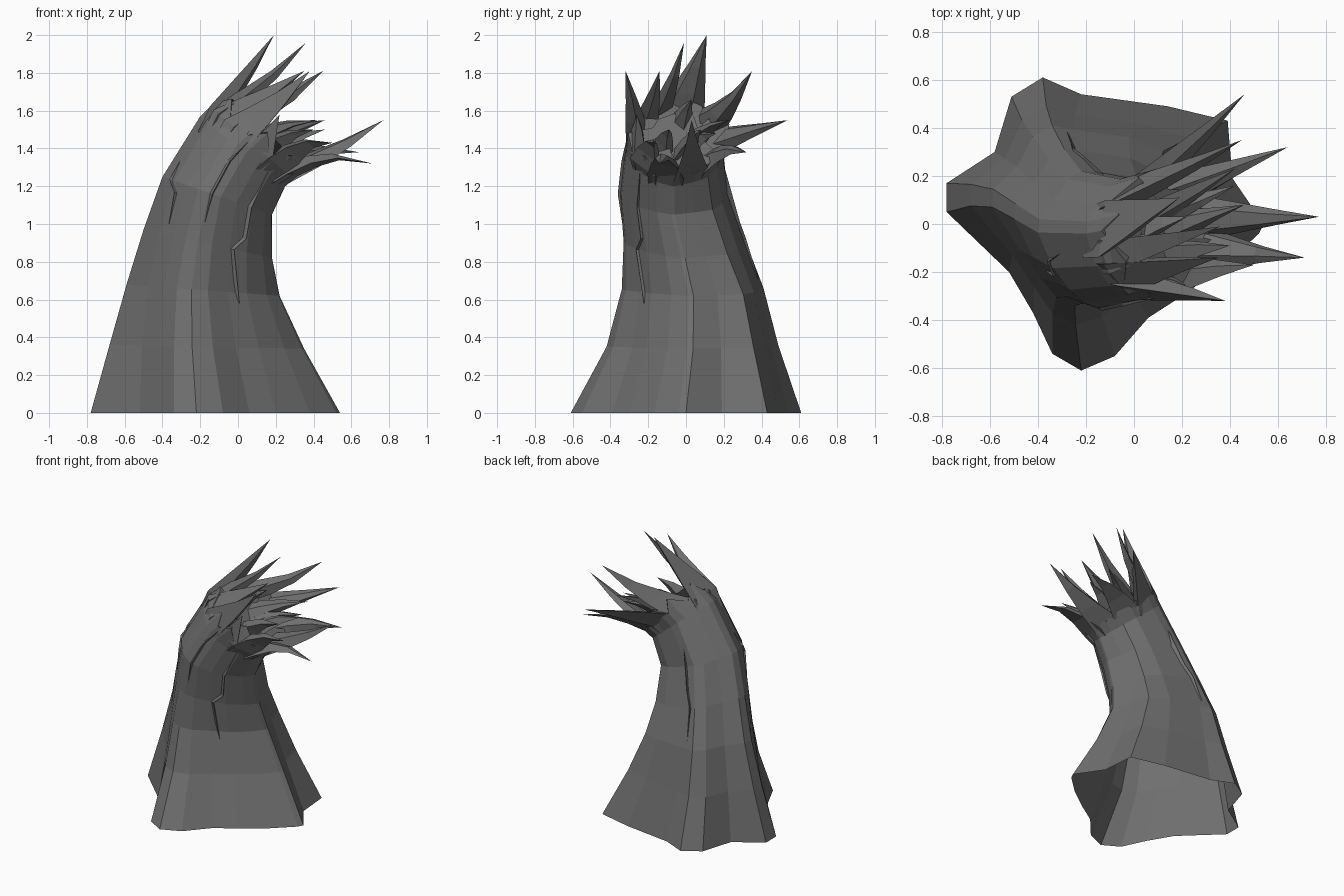
import bpy, bmesh, math
from mathutils import Vector

if "Cube" in bpy.data.objects:
    bpy.data.objects.remove(bpy.data.objects["Cube"])

bark = bpy.data.materials.new("grey wood")
bark.diffuse_color = (0.16, 0.16, 0.16, 1)
bark.use_nodes = True
bark.node_tree.nodes["Principled BSDF"].inputs["Base Color"].default_value = bark.diffuse_color

# Root outline at ground level (counter-clockwise)
BASE = [(0.54, 0.0), (0.41, 0.19), (0.39, 0.43), (0.14, 0.49), (-0.22, 0.54),
        (-0.38, 0.61), (-0.51, 0.53), (-0.58, 0.3), (-0.78, 0.17), (-0.78, 0.05),
        (-0.52, -0.2), (-0.42, -0.37), (-0.34, -0.54), (-0.22, -0.61), (-0.08, -0.55),
        (0.06, -0.39), (0.2, -0.3), (0.38, -0.17), (0.52, -0.04)]
# Tilted rings: left x,z / right x,z / y min,max / roundness
RINGS = [(-0.78, 0, 0.54, 0, -0.61, 0.61, 0),
         (-0.68, 0.36, 0.35, 0.34, -0.42, 0.49, 0.22),
         (-0.59, 0.68, 0.22, 0.62, -0.34, 0.41, 0.4),
         (-0.50, 0.97, 0.18, 0.82, -0.33, 0.31, 0.55),
         (-0.40, 1.25, 0.18, 1.05, -0.35, 0.22, 0.65),
         (-0.20, 1.57, 0.25, 1.20, -0.32, 0.19, 0.75),
         (-0.07, 1.70, 0.36, 1.29, -0.31, 0.23, 0.8)]


def on_ring(k, u, v):
    """Point on (possibly fractional) ring k for unit coordinates u, v."""
    i = min(int(k), len(RINGS) - 2)
    f = k - i
    a = [p + (q - p) * f for p, q in zip(RINGS[i], RINGS[i + 1])]
    s, t = (u + 1) / 2, (v + 1) / 2
    return Vector((a[0] + (a[2] - a[0]) * s, a[4] + (a[5] - a[4]) * t,
                   a[1] + (a[3] - a[1]) * s))


def roundness(k):
    i = min(int(k), len(RINGS) - 2)
    return RINGS[i][6] + (RINGS[i + 1][6] - RINGS[i][6]) * (k - i)


def outline(w):
    """Root outline blended toward a circle, rescaled to -1..1."""
    pts = []
    for x, y in BASE:
        u, v = (x + 0.12) / 0.66, y / 0.61
        a = math.atan2(v, u)
        pts.append((u + (math.cos(a) - u) * w, v + (math.sin(a) - v) * w))
    us, vs = [p[0] for p in pts], [p[1] for p in pts]
    fit = lambda c, r: 2 * (c - min(r)) / (max(r) - min(r)) - 1
    return [(fit(u, us), fit(v, vs)) for u, v in pts]


def finish(name, bm):
    bmesh.ops.recalc_face_normals(bm, faces=bm.faces)
    me = bpy.data.meshes.new(name)
    bm.to_mesh(me)
    bm.free()
    me.materials.append(bark)
    ob = bpy.data.objects.new(name, me)
    bpy.context.collection.objects.link(ob)


def bridge(bm, a, b):
    for i in range(len(a)):
        j = (i + 1) % len(a)
        bm.faces.new((a[i], a[j], b[j], b[i]))


# Trunk: lofted rings, open underneath, jagged rim and broken heart
bm = bmesh.new()
prev = None
for k in range(7):
    ring = []
    for i, (u, v) in enumerate(outline(RINGS[k][6])):
        ring.append(bm.verts.new(on_ring(k - (0.5 * (i % 2) if k == 6 else 0), u, v)))
    if prev:
        bridge(bm, prev, ring)
    prev = ring
core = [bm.verts.new(on_ring(5.5 + 0.5 * (i % 2), u * 0.5, v * 0.5))
        for i, (u, v) in enumerate(outline(0.9))]
bridge(bm, prev, core)
bm.faces.new(core)
finish("trunk", bm)


def splinter(name, deg, tip, width, bend=0.03, radius=0.95, thick=0.07):
    """Four-sided spike growing out of the trunk rim."""
    a = math.radians(deg)
    tip = Vector(tip)
    c, s = math.cos(a), math.sin(a)
    mid = on_ring(5.4, 0, 0)
    tan = (on_ring(5.4, -s, c) - mid).normalized()
    inward = (mid - on_ring(5.4, c, s)).normalized()
    root = on_ring(5.4, c * radius, s * radius)
    low = on_ring(4.8, c * radius * 0.88, s * radius * 0.88)
    up = Vector((-0.3, 0, 1)) * bend
    levels = [(low, 0.9, 1), (root, 1, 1), (root.lerp(tip, 0.3) + up * 0.8, 0.7, 0.8),
              (root.lerp(tip, 0.62) + up, 0.36, 0.5)]
    bm = bmesh.new()
    prev = None
    for p, fw, ft in levels:
        w, t = tan * width * fw / 2, inward * thick * ft
        ring = [bm.verts.new(q) for q in (p - w, p + w, p + w * 0.7 + t, p - w * 0.4 + t * 1.2)]
        if prev:
            bridge(bm, prev, ring)
        else:
            bm.faces.new(ring)
        prev = ring
    end = bm.verts.new(tip)
    for i in range(4):
        bm.faces.new((prev[i], prev[(i + 1) % 4], end))
    finish(name, bm)


# Outer splinters around the rim: angle, tip, width, bend
OUTER = [(172, (0.19, 0.11, 2.0), 0.24, 0.0), (200, (0.36, -0.01, 1.96), 0.15, -0.02),
         (225, (0.35, -0.14, 1.81), 0.19, 0.0), (250, (0.38, -0.32, 1.81), 0.2, -0.01),
         (130, (0.45, 0.35, 1.81), 0.22, -0.03), (95, (0.46, 0.54, 1.55), 0.2, 0.0),
         (55, (0.64, 0.32, 1.38), 0.2, 0.03), (20, (0.77, 0.03, 1.55), 0.2, -0.02),
         (-12, (0.71, -0.14, 1.32), 0.2, 0.05), (-45, (0.5, -0.17, 1.43), 0.2, 0.04),
         (-75, (0.22, -0.26, 1.58), 0.15, 0.0)]
for i, (d, tip, w, b) in enumerate(OUTER):
    splinter(f"outer_splinter_{i + 1}", d, tip, w, b)

# Short inner splinters filling the broken heart
INNER = [(100, (0.42, 0.23, 1.55)), (20, (0.46, 0.08, 1.5)), (170, (0.22, 0.03, 1.66)),
         (310, (0.4, -0.09, 1.5)), (60, (0.42, 0.16, 1.48))]
for i, (d, tip) in enumerate(INNER):
    splinter(f"inner_splinter_{i + 1}", d, tip, 0.14, 0.02, 0.5, 0.08)


def bark_ridge(name, pts, width=0.03):
    """Thin lifted bark edge following the trunk: (ring, outline position) points."""
    bm = bmesh.new()
    prev = None
    for n, (k, q) in enumerate(pts):
        i = int(q)
        ol = outline(roundness(k))
        (u0, v0), (u1, v1) = ol[i], ol[(i + 1) % len(ol)]
        f = q - i
        u, v = u0 + (u1 - u0) * f, v0 + (v1 - v0) * f
        p, c = on_ring(k, u, v), on_ring(k, 0, 0)
        out = (p - c).normalized()
        side = (on_ring(k, u1, v1) - on_ring(k, u0, v0)).normalized()
        s = 0.15 if n in (0, len(pts) - 1) else 1
        ring = [bm.verts.new(x) for x in (p - side * width * s - out * 0.02,
                                          p + side * width * s * 0.3 - out * 0.02,
                                          p + out * 0.014 * s)]
        if prev:
            bridge(bm, prev, ring)
        else:
            bm.faces.new(ring)
        prev = ring
    bm.faces.new(prev)
    finish(name, bm)


# Split bark edges on the front, left and back
bark_ridge("front_bark_split", [(1.8, 15.5), (3, 15.2), (3.3, 15.8), (4, 15.9), (5, 15.8)])
bark_ridge("left_bark_split", [(3.2, 10.5), (3.8, 10.4), (4, 9.8), (4.3, 9.6)])
bark_ridge("front_upper_split", [(3.4, 13.2), (4, 13.3), (4.7, 13.2), (5.4, 13.4)])
bark_ridge("back_bark_split", [(2.2, 4.4), (3, 4.5), (3.4, 4.2), (4.4, 4.5)])
